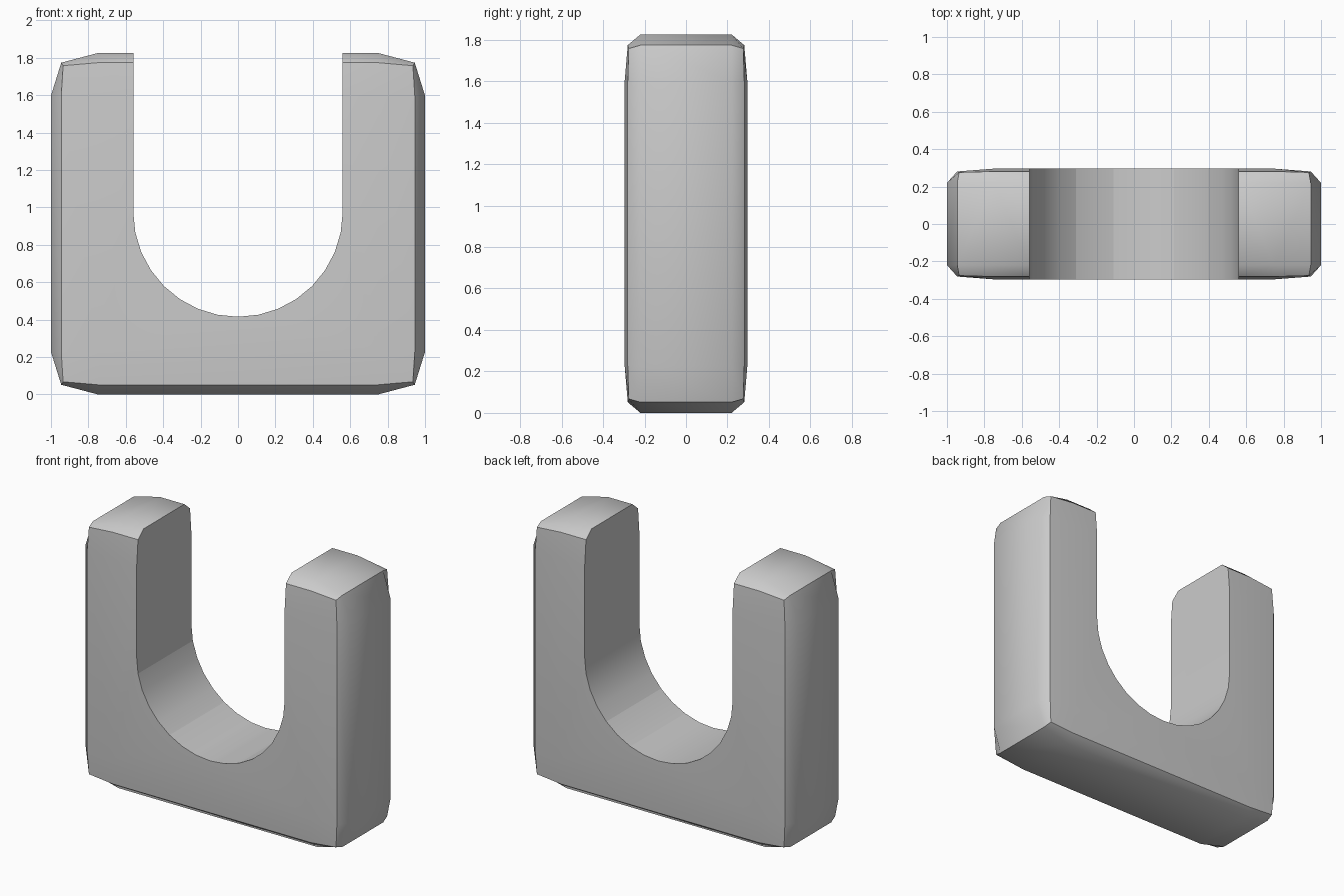
import bpy, bmesh, math

if "Cube" in bpy.data.objects:
    bpy.data.objects.remove(bpy.data.objects["Cube"])

HALF_H = 0.9125
INNER = (0.75, 0.22, 0.685)
# half extents for face, edge and corner vertices of the softened block
OUTER = {1: (1.0, 0.296, HALF_H), 2: (0.945, 0.281, 0.861), 3: (0.935, 0.276, 0.845)}


def make_object(name, bm):
    mesh = bpy.data.meshes.new(name)
    bm.to_mesh(mesh)
    bm.free()
    obj = bpy.data.objects.new(name, mesh)
    bpy.context.collection.objects.link(obj)
    return obj


# Softened block: cube with a 3x3 grid on each side, rims pulled inward
bm = bmesh.new()
bmesh.ops.create_cube(bm, size=2)
bmesh.ops.subdivide_edges(bm, edges=bm.edges[:], cuts=2, use_grid_fill=True)
level = {v: sum(abs(c) > 0.9 for c in v.co) for v in bm.verts}
for e in bm.edges:
    e.smooth = not all(level[v] >= 2 for v in e.verts)
for v in bm.verts:
    out = OUTER[level[v]]
    v.co = [math.copysign(out[i] if abs(c) > 0.9 else INNER[i], c)
            for i, c in enumerate(v.co)]
    v.co.z += HALF_H
for f in bm.faces:
    f.smooth = True
bmesh.ops.recalc_face_normals(bm, faces=bm.faces[:])
bracket = make_object("u_bracket", bm)

# Round-bottomed slot cutter
R, CZ = 0.56, 0.975
profile = [(-R, 2.5)]
profile += [(-R * math.cos(math.pi * i / 16), CZ - R * math.sin(math.pi * i / 16))
            for i in range(17)]
profile += [(R, 2.5)]
bm = bmesh.new()
face = bm.faces.new([bm.verts.new((x, -1, z)) for x, z in profile])
ext = bmesh.ops.extrude_face_region(bm, geom=[face])["geom"]
for v in ext:
    if isinstance(v, bmesh.types.BMVert):
        v.co.y = 1
for f in bm.faces:
    f.smooth = True
bmesh.ops.recalc_face_normals(bm, faces=bm.faces[:])
cutter = make_object("slot_cutter", bm)
cutter.hide_render = True

# Cut the slot and bake the result
mod = bracket.modifiers.new("slot", 'BOOLEAN')
mod.operation = 'DIFFERENCE'
mod.solver = 'EXACT'
mod.object = cutter
bpy.context.view_layer.objects.active = bracket
bracket.select_set(True)
bpy.ops.object.modifier_apply(modifier=mod.name)
bpy.data.objects.remove(cutter)

# Keep the slot rims crisp
bm = bmesh.new()
bm.from_mesh(bracket.data)
for e in bm.edges:
    if e.calc_face_angle(0) > math.radians(50):
        e.smooth = False
bm.to_mesh(bracket.data)
bm.free()
